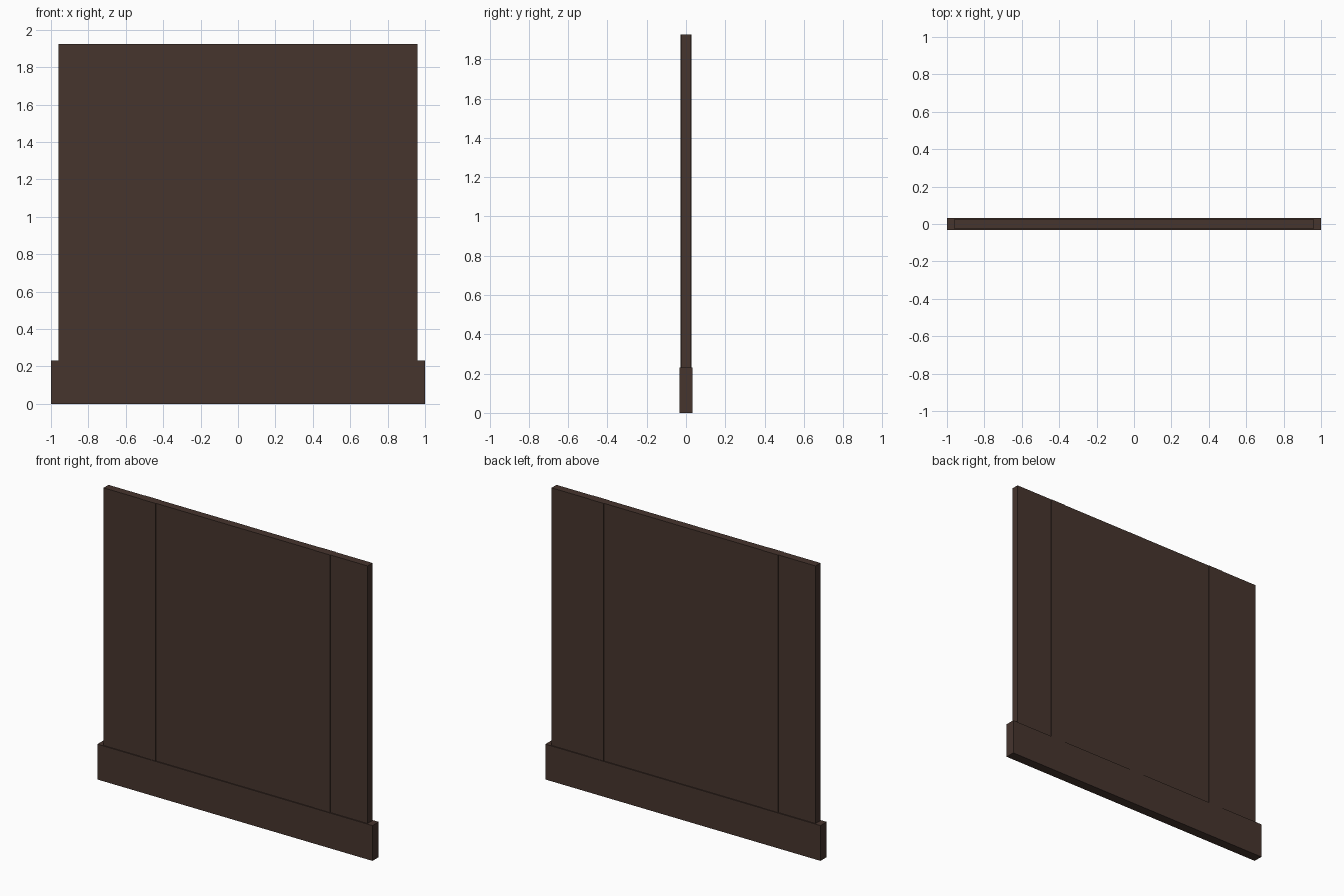
import bpy

if "Cube" in bpy.data.objects:
    bpy.data.objects.remove(bpy.data.objects["Cube"])

# Single dark wood colour
wood = bpy.data.materials.new("dark_brown_wood")
wood.diffuse_color = (0.061, 0.035, 0.027, 1.0)
wood.use_nodes = True
wood.node_tree.nodes["Principled BSDF"].inputs["Base Color"].default_value = wood.diffuse_color


def box(name, x, width, depth, z0, z1):
    """Box centred on y = 0, spanning z0..z1."""
    bpy.ops.mesh.primitive_cube_add(size=1, location=(x, 0, (z0 + z1) / 2))
    ob = bpy.context.object
    ob.name = name
    ob.scale = (width, depth, z1 - z0)
    bpy.ops.object.transform_apply(location=False, rotation=False, scale=True)
    ob.data.materials.append(wood)
    return ob


BASE_TOP, TOP = 0.232, 1.925

# Plinth board along the bottom
box("base_board", 0, 2.0, 0.064, 0, BASE_TOP)

# Main panel standing on the base
box("panel", 0, 1.92, 0.051, BASE_TOP, TOP)

# Shallow vertical battens showing on both faces
for name, x, depth in (("left_batten", -0.635, 0.056),
                       ("middle_batten", 0.0, 0.0525),
                       ("right_batten", 0.635, 0.056)):
    box(name, x, 0.11, depth, BASE_TOP, TOP)
